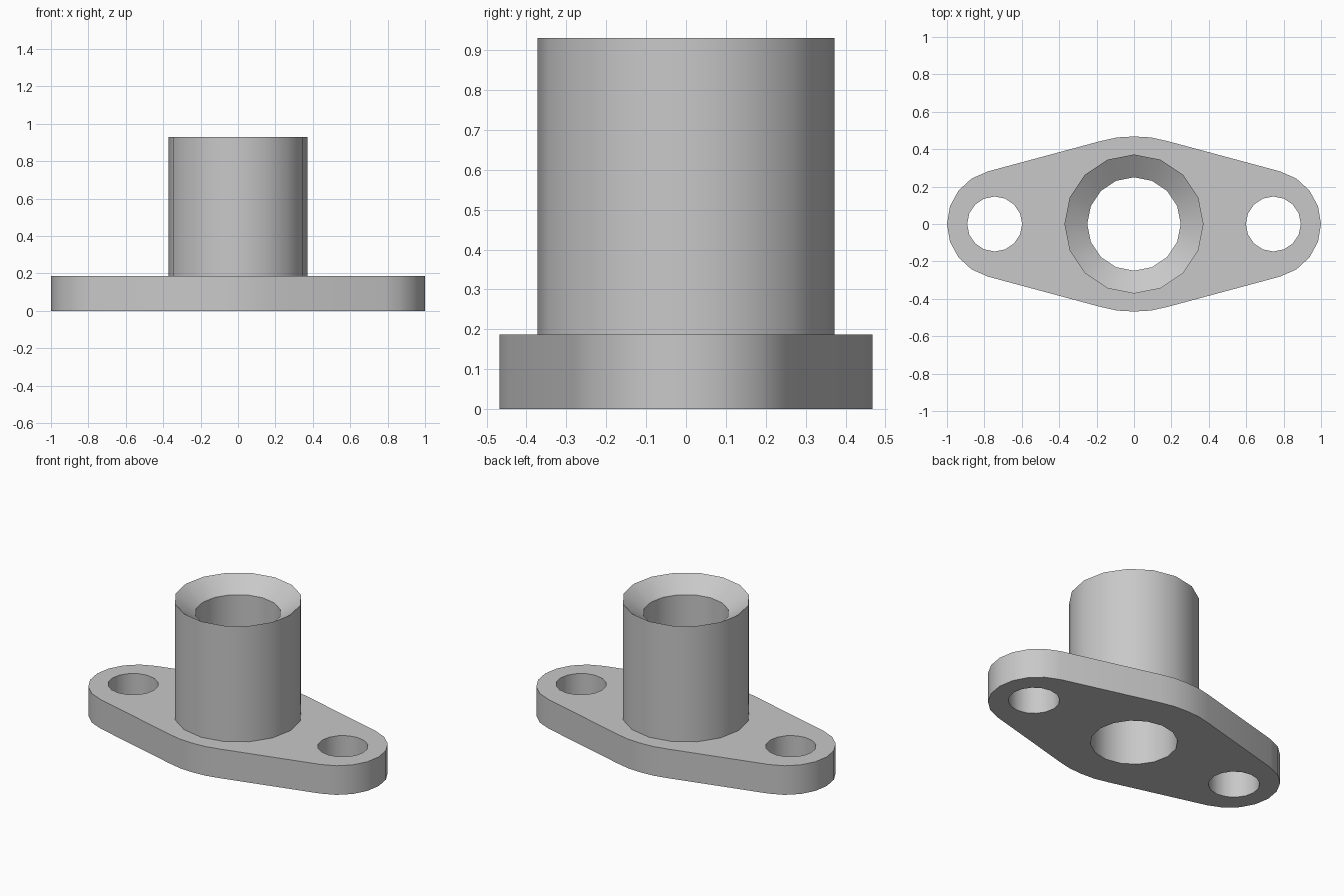
import bpy
import bmesh
from math import cos, sin, pi, radians

cube = bpy.data.objects.get("Cube")
if cube:
    bpy.data.objects.remove(cube, do_unlink=True)

FLANGE_TOP, TUBE_TOP, BORE_TOP = 0.187, 0.93, 0.845
TUBE_R, BORE_R = 0.372, 0.25
BOLT_X, BOLT_R = 0.745, 0.147
END_X, END_R = 0.71, 0.29
SIDES = 16

bm = bmesh.new()


def circle(radius, cx=0.0):
    steps = [2 * pi * i / SIDES for i in range(SIDES)]
    return [(cx + radius * cos(a), radius * sin(a)) for a in steps]


def ring(points, z):
    return [bm.verts.new((x, y, z)) for x, y in points]


def wall(lower, upper):
    """Quads between two rings with equal vertex counts."""
    n = len(lower)
    for i in range(n):
        j = (i + 1) % n
        bm.faces.new((lower[i], lower[j], upper[j], upper[i]))


def cap(*rings):
    """Flat face bounded by the first ring, with the others as holes."""
    edges = []
    for r in rings:
        for i, v in enumerate(r):
            w = r[(i + 1) % len(r)]
            edges.append(bm.edges.get((v, w)) or bm.edges.new((v, w)))
    bmesh.ops.triangle_fill(bm, edges=edges, use_beauty=True, normal=(0, 0, 1))


# Flange outline: rounded ends joined by straight flanks to a shallow middle arc
end = [(END_X + END_R * cos(radians(a)), END_R * sin(radians(a)))
       for a in range(-76, 77, 19)]
middle = [(0.18, 0.443), (0.09, 0.463), (0, 0.468), (-0.09, 0.463), (-0.18, 0.443)]
half = end + middle
outline = half + [(-x, -y) for x, y in half]

outer = [ring(outline, z) for z in (0, FLANGE_TOP)]
wall(*outer)

# Bolt holes
bolts = []
for x in (-BOLT_X, BOLT_X):
    pair = [ring(circle(BOLT_R, x), z) for z in (0, FLANGE_TOP)]
    wall(*pair)
    bolts.append(pair)

# Tube with a countersunk mouth and a bore through the flange
profile = [(TUBE_R, FLANGE_TOP), (TUBE_R, TUBE_TOP), (BORE_R, BORE_TOP), (BORE_R, 0)]
tube = [ring(circle(r), z) for r, z in profile]
for a, b in zip(tube, tube[1:]):
    wall(a, b)

# Underside and upper face of the flange
cap(outer[0], tube[-1], bolts[0][0], bolts[1][0])
cap(outer[1], tube[0], bolts[0][1], bolts[1][1])

bmesh.ops.recalc_face_normals(bm, faces=bm.faces[:])
mesh = bpy.data.meshes.new("flanged_tube")
bm.to_mesh(mesh)
bm.free()

steel = bpy.data.materials.new("light_grey")
steel.use_nodes = True
colour = (0.58, 0.58, 0.58, 1)
steel.diffuse_color = colour
steel.node_tree.nodes["Principled BSDF"].inputs["Base Color"].default_value = colour
mesh.materials.append(steel)

body = bpy.data.objects.new("flanged_tube", mesh)
bpy.context.collection.objects.link(body)
bpy.ops.object.select_all(action="DESELECT")
body.select_set(True)
bpy.context.view_layer.objects.active = body
bpy.ops.object.shade_smooth_by_angle(angle=radians(30))
